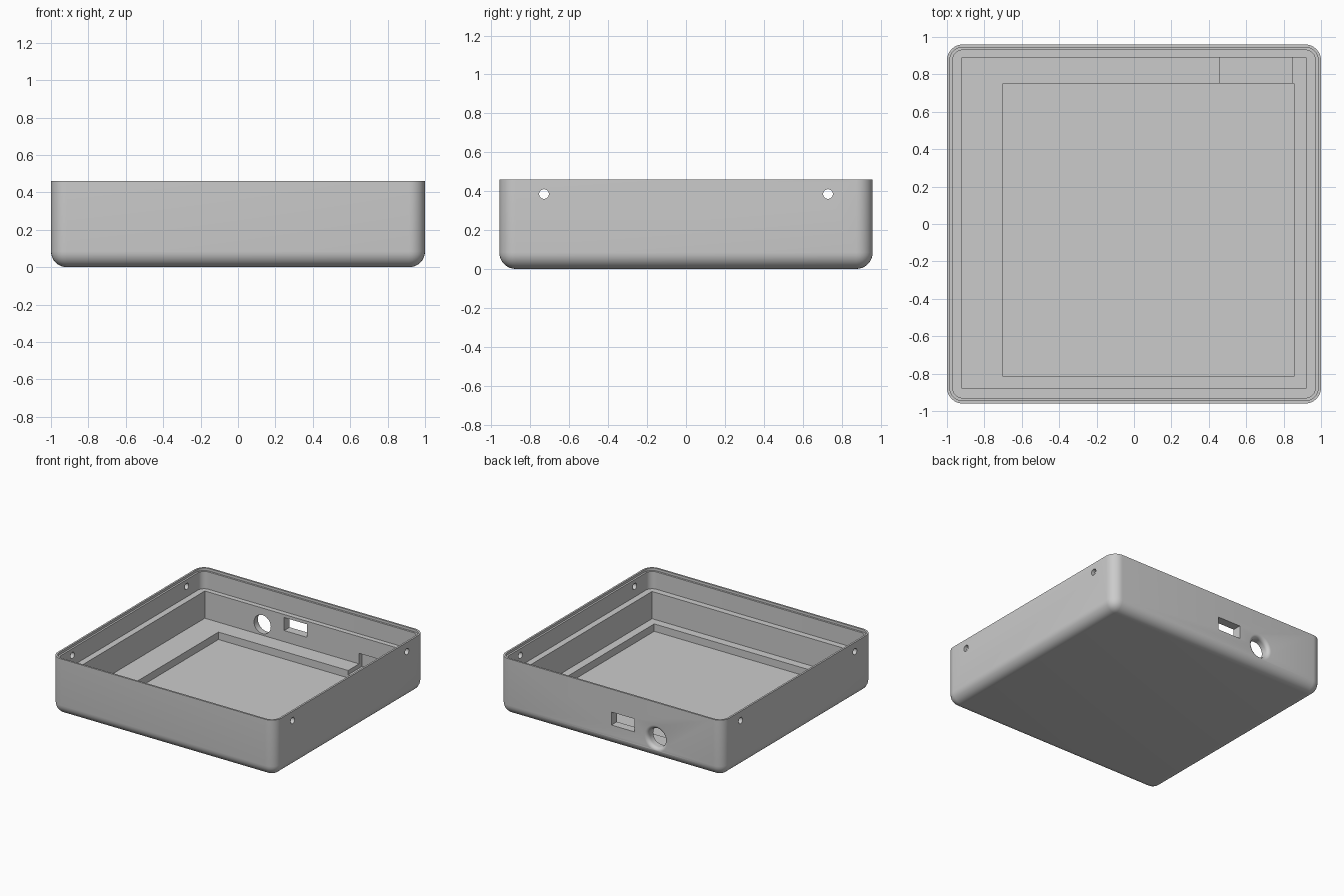
import bpy, bmesh, math
from mathutils import Matrix

if "Cube" in bpy.data.objects:
    bpy.data.objects.remove(bpy.data.objects["Cube"])

grey = bpy.data.materials.new("plain grey")
grey.diffuse_color = (0.6, 0.6, 0.6, 1)
grey.use_nodes = True
grey.node_tree.nodes["Principled BSDF"].inputs["Base Color"].default_value = grey.diffuse_color


def add_object(name, bm):
    bmesh.ops.recalc_face_normals(bm, faces=bm.faces)
    mesh = bpy.data.meshes.new(name)
    bm.to_mesh(mesh)
    bm.free()
    mesh.materials.append(grey)
    obj = bpy.data.objects.new(name, mesh)
    bpy.context.collection.objects.link(obj)
    return obj


def box(name, x, y, z, radius=0, round_bottom=False):
    """Box from (low, high) ranges, with optional rounded uprights and bottom edges."""
    bm = bmesh.new()
    bmesh.ops.create_cube(bm, size=1)
    for v in bm.verts:
        v.co = [r[0] if c < 0 else r[1] for c, r in zip(v.co, (x, y, z))]
    if radius:
        edges = []
        for e in bm.edges:
            a, b = e.verts
            upright = abs(a.co.z - b.co.z) > 1e-4
            low = a.co.z < z[0] + 1e-4 and b.co.z < z[0] + 1e-4
            if upright or (round_bottom and low):
                edges.append(e)
        bmesh.ops.bevel(bm, geom=edges, offset=radius, offset_type='OFFSET',
                        segments=8, profile=0.5, affect='EDGES')
    return add_object(name, bm)


def turned(name, profile, matrix, sides=48):
    """Closed solid of revolution from (radius, height) points."""
    bm = bmesh.new()
    rings = [[bm.verts.new((r * math.cos(2 * math.pi * i / sides),
                            r * math.sin(2 * math.pi * i / sides), h))
              for i in range(sides)] for r, h in profile]
    for a, b in zip(rings, rings[1:]):
        for i in range(sides):
            j = (i + 1) % sides
            bm.faces.new((a[i], a[j], b[j], b[i]))
    bm.faces.new(rings[0])
    bm.faces.new(rings[-1])
    bm.transform(matrix)
    return add_object(name, bm)


# Outer shell with rounded uprights and bottom
case = box("case_body", (-1, 1), (-0.96, 0.96), (0, 0.46), 0.085, True)

# Stepped interior, from rim down to the shallow floor recess
cutters = [
    box("rim_step_cut", (-0.985, 0.985), (-0.945, 0.945), (0.44, 0.6), 0.07),
    box("upper_cavity_cut", (-0.97, 0.97), (-0.93, 0.93), (0.30, 0.62), 0.055),
    box("main_cavity_cut", (-0.92, 0.92), (-0.88, 0.89), (0.08, 0.64)),
    box("floor_recess_cut", (-0.70, 0.855), (-0.815, 0.75), (0.02, 0.2)),
    box("wall_notch_cut", (0.46, 0.845), (0.70, 0.93), (0.045, 0.165)),
    box("port_slot_cut", (-0.21, -0.005), (0.8, 1.1), (0.17, 0.275)),
]

# Round cable hole with a rounded outer mouth
flare = 0.03
profile = [(0.075, 0.8)]
for k in range(7):
    a = math.pi / 2 * k / 6
    profile.append((0.075 + flare * (1 - math.cos(a)),
                    0.96 - flare + flare * math.sin(a)))
profile.append((0.105, 1.1))
cutters.append(turned("cable_hole_cut", profile,
                      Matrix.Translation((-0.405, 0, 0.168))
                      @ Matrix.Rotation(-math.pi / 2, 4, 'X')))

# Screw holes through both side walls
for y in (-0.73, 0.73):
    cutters.append(turned("screw_hole_cut", [(0.025, -1.2), (0.025, 1.2)],
                          Matrix.Translation((0, y, 0.385))
                          @ Matrix.Rotation(math.pi / 2, 4, 'Y'), 24))

# Cut everything out, then discard the cutters
bpy.context.view_layer.objects.active = case
case.select_set(True)
for cutter in cutters:
    mod = case.modifiers.new(cutter.name, 'BOOLEAN')
    mod.operation = 'DIFFERENCE'
    mod.solver = 'EXACT'
    mod.object = cutter
    bpy.ops.object.modifier_apply(modifier=mod.name)
for cutter in cutters:
    bpy.data.objects.remove(cutter)

bpy.ops.object.select_all(action='DESELECT')
case.select_set(True)
bpy.ops.object.shade_smooth_by_angle(angle=math.radians(30))
